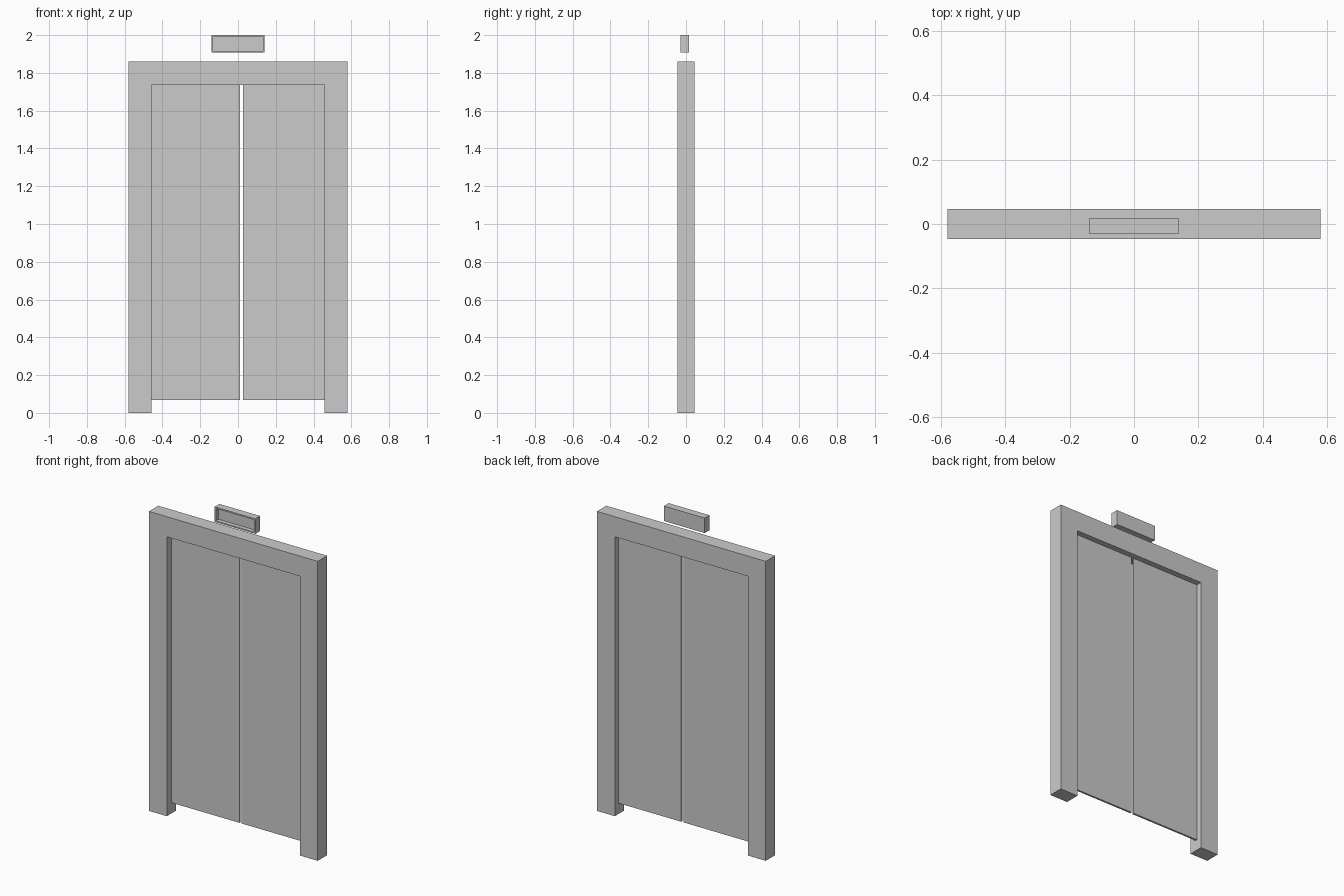
import bpy, bmesh

if "Cube" in bpy.data.objects:
    bpy.data.objects.remove(bpy.data.objects["Cube"])


def prism(name, outline, y0, y1):
    """Extrude an x-z outline from y0 back to y1."""
    bm = bmesh.new()
    face = bm.faces.new([bm.verts.new((x, y0, z)) for x, z in outline])
    ext = bmesh.ops.extrude_face_region(bm, geom=[face], use_keep_orig=True)
    verts = [g for g in ext["geom"] if isinstance(g, bmesh.types.BMVert)]
    bmesh.ops.translate(bm, verts=verts, vec=(0, y1 - y0, 0))
    bmesh.ops.recalc_face_normals(bm, faces=bm.faces)
    mesh = bpy.data.meshes.new(name)
    bm.to_mesh(mesh)
    bm.free()
    obj = bpy.data.objects.new(name, mesh)
    bpy.context.collection.objects.link(obj)
    return obj


def rect(x0, x1, z0, z1):
    return [(x0, z0), (x1, z0), (x1, z1), (x0, z1)]


# Door surround: two jambs and a lintel in one piece
W, H, OW, OH, D = 0.58, 1.86, 0.457, 1.735, 0.046
prism("door_frame", [(-W, 0), (-OW, 0), (-OW, OH), (OW, OH),
                     (OW, 0), (W, 0), (W, H), (-W, H)], -D, D)

# Two thin sliding panels with a narrow slot between them
for name, x0, x1 in (("left_door", -OW, 0.011), ("right_door", 0.026, OW)):
    prism(name, rect(x0, x1, 0.067, OH), -0.002, 0.01)

# Floor indicator above the door, with a recessed display
box = prism("indicator_box", rect(-0.14, 0.14, 1.907, 2.0), -0.03, 0.017)
bm = bmesh.new()
bm.from_mesh(box.data)
bm.normal_update()
front = min(bm.faces, key=lambda f: f.calc_center_median().y)
bmesh.ops.inset_region(bm, faces=[front], thickness=0.012)
bmesh.ops.inset_region(bm, faces=[front], thickness=0.0)
for v in front.verts:
    v.co.y += 0.026
bm.to_mesh(box.data)
bm.free()
